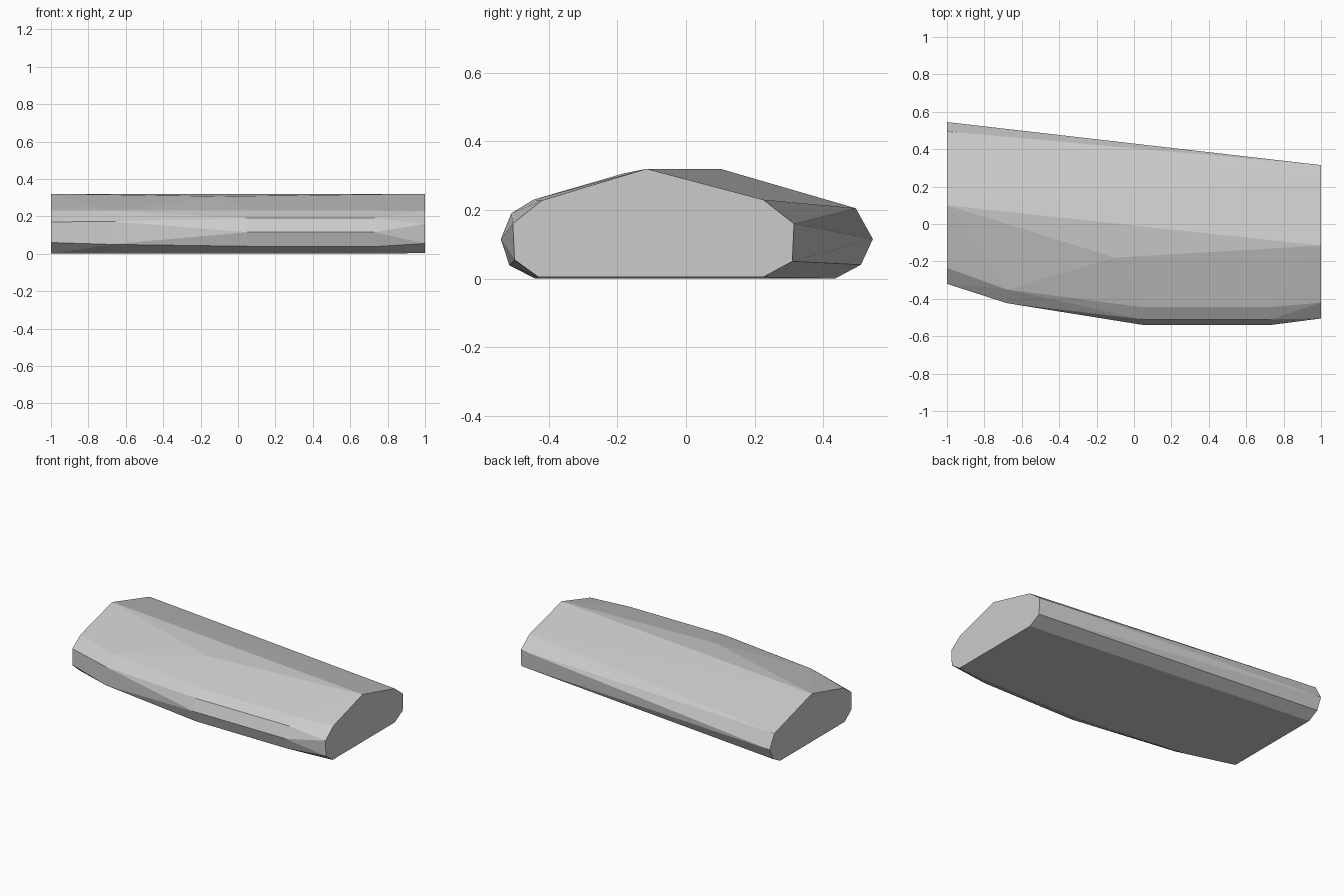
import bpy, bmesh

if "Cube" in bpy.data.objects:
    bpy.data.objects.remove(bpy.data.objects["Cube"])

# Cross-section stations along x: lists of (y, z) corners of the faceted slab
STATIONS = {
    -1.00: [(-0.25, 0.0), (-0.32, 0.06), (-0.32, 0.17), (-0.235, 0.23), (0.10, 0.32),
            (0.495, 0.205), (0.545, 0.115), (0.51, 0.04), (0.435, 0.0)],
    -0.68: [(-0.34, 0.0), (-0.423, 0.05), (-0.423, 0.173), (-0.35, 0.23)],
    -0.10: [(-0.18, 0.307)],
    0.05: [(-0.43, 0.0), (-0.515, 0.04), (-0.54, 0.115), (-0.51, 0.19), (-0.445, 0.23)],
    0.73: [(-0.44, 0.0), (-0.515, 0.038), (-0.54, 0.115), (-0.51, 0.19), (-0.445, 0.23)],
    1.00: [(-0.43, 0.004), (-0.50, 0.055), (-0.505, 0.16), (-0.42, 0.228), (-0.115, 0.32),
           (0.225, 0.23), (0.315, 0.16), (0.31, 0.05), (0.225, 0.004)],
}

# Stone slab: convex skin over all stations
bm = bmesh.new()
for x, section in STATIONS.items():
    for y, z in section:
        bm.verts.new((x, y, z))
hull = bmesh.ops.convex_hull(bm, input=bm.verts)
loose = [v for v in bm.verts if not v.link_faces]
bmesh.ops.delete(bm, geom=loose, context='VERTS')

# Merge flat regions into clean facets
bmesh.ops.dissolve_limit(bm, angle_limit=0.02, verts=bm.verts, edges=bm.edges)
bmesh.ops.recalc_face_normals(bm, faces=bm.faces)
mesh = bpy.data.meshes.new("stone_slab")
bm.to_mesh(mesh)
bm.free()

grey = bpy.data.materials.new("stone grey")
grey.diffuse_color = (0.6, 0.6, 0.6, 1)
grey.use_nodes = True
grey.node_tree.nodes["Principled BSDF"].inputs["Base Color"].default_value = grey.diffuse_color
mesh.materials.append(grey)
slab = bpy.data.objects.new("stone_slab", mesh)
bpy.context.collection.objects.link(slab)
